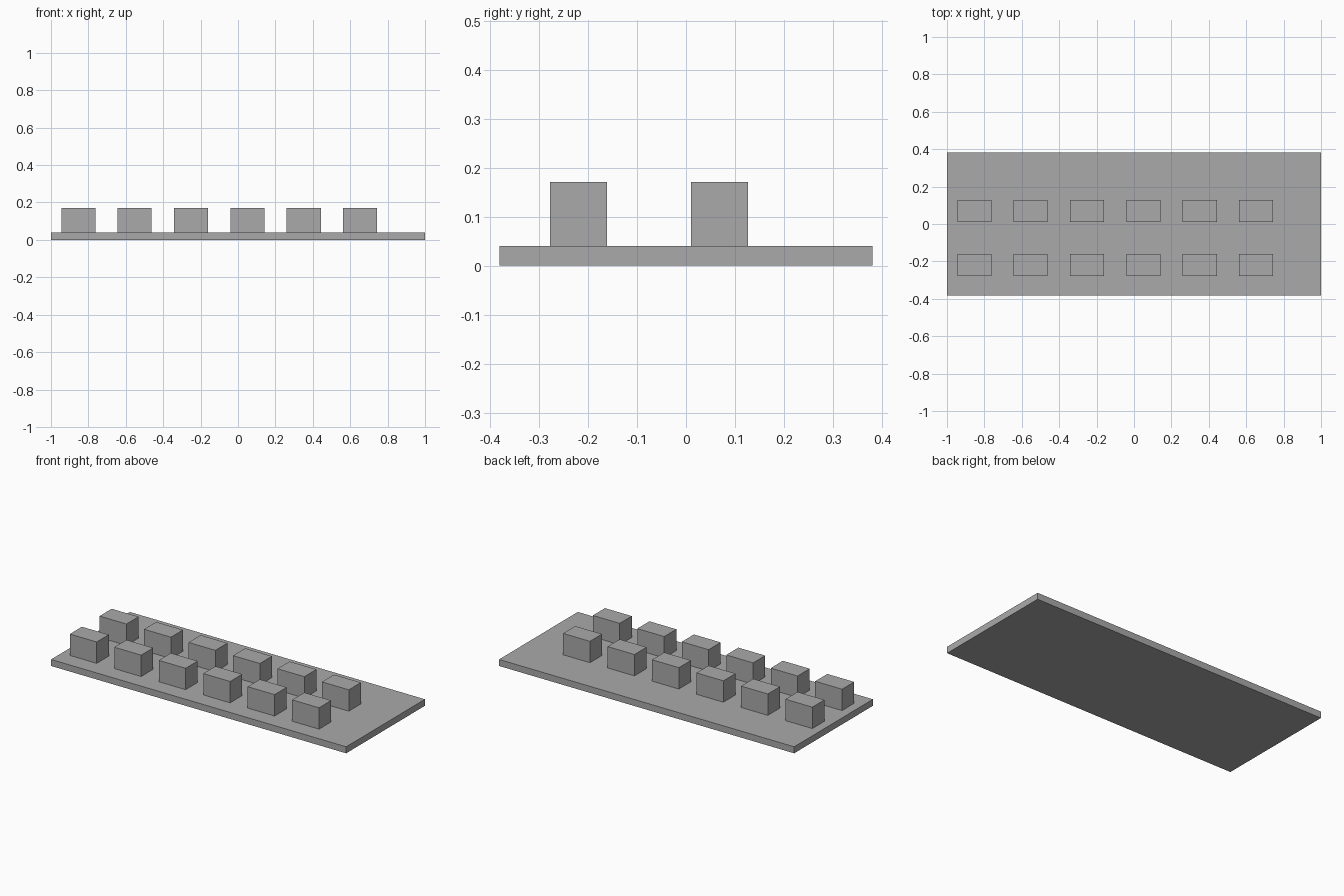
import bpy

default = bpy.data.objects.get("Cube")
if default:
    bpy.data.objects.remove(default, do_unlink=True)

GREY = (0.4, 0.4, 0.4, 1.0)
grey = bpy.data.materials.new("plain_grey")
grey.use_nodes = True
grey.diffuse_color = GREY
grey.node_tree.nodes["Principled BSDF"].inputs["Base Color"].default_value = GREY


def box(name, center, size):
    bpy.ops.mesh.primitive_cube_add(size=1, location=center)
    obj = bpy.context.object
    obj.name = name
    obj.scale = size
    bpy.ops.object.transform_apply(location=False, rotation=False, scale=True)
    obj.data.materials.append(grey)
    return obj


# Flat base slab
BASE_TOP = 0.04
box("base_slab", (0, 0, BASE_TOP / 2), (2, 0.762, BASE_TOP))

# Two rows of six blocks standing on the slab
BLOCK = (0.182, 0.117, 0.131)
FIRST_X, SPACING = -0.854, 0.3014
for row, y in (("front", -0.2195), ("back", 0.0685)):
    for i in range(6):
        box(f"{row}_block_{i + 1}",
            (FIRST_X + i * SPACING, y, BASE_TOP + BLOCK[2] / 2), BLOCK)
